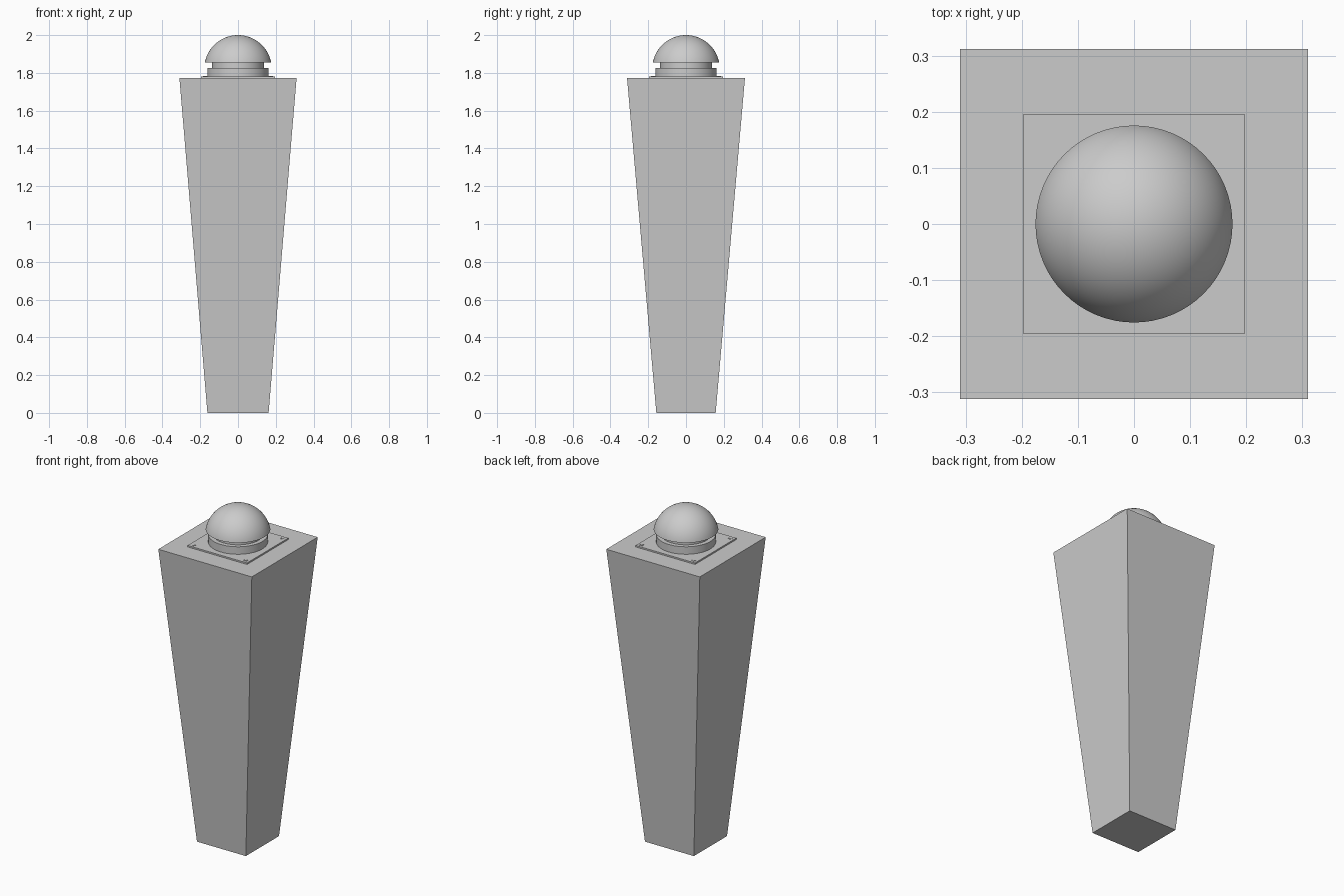
import bpy, bmesh, math

if "Cube" in bpy.data.objects:
    bpy.data.objects.remove(bpy.data.objects["Cube"])


def finish(name, bm, smooth=False):
    bmesh.ops.recalc_face_normals(bm, faces=bm.faces)
    mesh = bpy.data.meshes.new(name)
    bm.to_mesh(mesh)
    bm.free()
    ob = bpy.data.objects.new(name, mesh)
    bpy.context.collection.objects.link(ob)
    if smooth:
        bpy.ops.object.select_all(action='DESELECT')
        bpy.context.view_layer.objects.active = ob
        ob.select_set(True)
        bpy.ops.object.shade_smooth_by_angle(angle=math.radians(35))
    return ob


def loft(name, loops):
    """Closed solid between equal-length outlines stacked upward."""
    bm = bmesh.new()
    rings = [[bm.verts.new(p) for p in loop] for loop in loops]
    for a, b in zip(rings, rings[1:]):
        for i in range(len(a)):
            j = (i + 1) % len(a)
            bm.faces.new((a[i], a[j], b[j], b[i]))
    bm.faces.new(rings[0])
    bm.faces.new(rings[-1])
    return finish(name, bm)


def square(hx, hy, z):
    return [(-hx, -hy, z), (hx, -hy, z), (hx, hy, z), (-hx, hy, z)]


def lathe(name, profile):
    """Spin an (r, z) profile that starts and ends on the axis."""
    bm = bmesh.new()
    verts = [bm.verts.new((r, 0, z)) for r, z in profile]
    edges = [bm.edges.new(e) for e in zip(verts, verts[1:])]
    bmesh.ops.spin(bm, geom=verts + edges, cent=(0, 0, 0), axis=(0, 0, 1),
                   angle=math.tau, steps=64)
    bmesh.ops.remove_doubles(bm, verts=bm.verts, dist=1e-5)
    return finish(name, bm, smooth=True)


# Tapered post
loft("tapered_post", [square(0.162, 0.157, 0), square(0.31, 0.312, 1.772)])

# Thin mounting plate
loft("mounting_plate", [square(0.197, 0.196, 1.772), square(0.197, 0.196, 1.781)])

# Base ring and narrower neck
lathe("base_ring", [(0, 1.781), (0.162, 1.781), (0.162, 1.826), (0, 1.826)])
lathe("neck", [(0, 1.826), (0.137, 1.826), (0.137, 1.856), (0, 1.856)])

# Dome cap, cut just above the sphere's equator
R, CZ, CUT = 0.179, 1.821, 1.856
a0 = math.asin((CUT - CZ) / R)
arc = [a0 + (math.pi / 2 - a0) * i / 20 for i in range(21)]
lathe("dome_cap", [(0, CUT)] + [(R * math.cos(a), CZ + R * math.sin(a)) for a in arc[:-1]]
      + [(0, CZ + R)])

# Cross-shaped screw heads in the plate corners
W, L = 0.0032, 0.012
for sx in (-1, 1):
    for sy in (-1, 1):
        pts = []
        for k in range(4):
            t = math.radians(90 * k - sx * 25)
            for x, y in ((L, -W), (L, W), (W, W)):
                pts.append((sx * 0.173 + x * math.cos(t) - y * math.sin(t),
                            sy * 0.173 + x * math.sin(t) + y * math.cos(t)))
        loft("plate_screw", [[(x, y, z) for x, y in pts] for z in (1.778, 1.783)])
